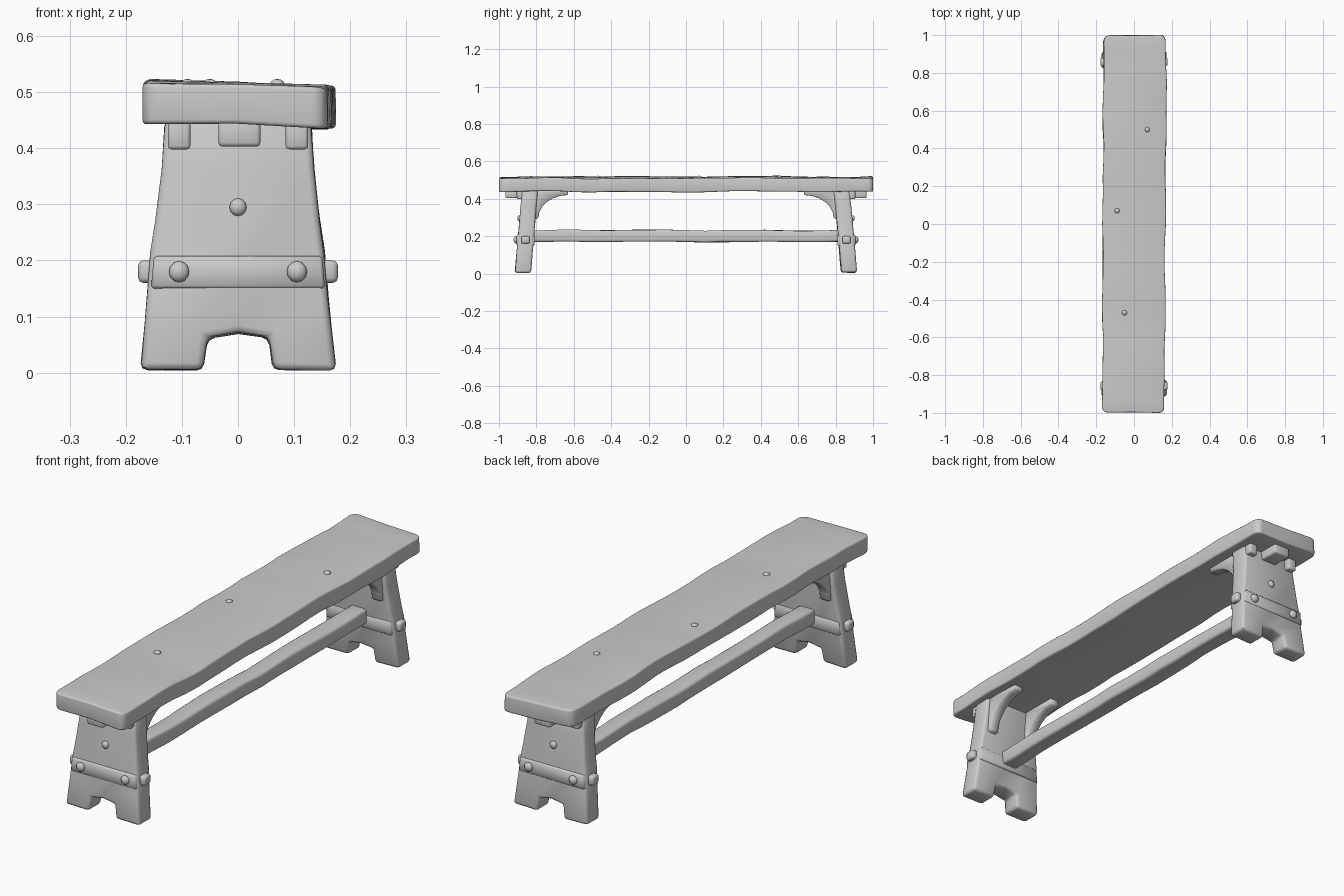
import bpy, bmesh, math
from mathutils import Vector, noise

if "Cube" in bpy.data.objects:
    bpy.data.objects.remove(bpy.data.objects["Cube"], do_unlink=True)

wood = bpy.data.materials.new("plain grey")
wood.use_nodes = True
GREY = (0.6, 0.6, 0.6, 1)
wood.diffuse_color = GREY
wood.node_tree.nodes["Principled BSDF"].inputs["Base Color"].default_value = GREY


def finish(name, bm, bevel=0.01, segments=2, wobble=0.0):
    """Round the edges, add hand-hewn unevenness and make the object."""
    bmesh.ops.recalc_face_normals(bm, faces=bm.faces)
    if bevel:
        sharp = [e for e in bm.edges if e.calc_face_angle(0) > 0.45]
        bmesh.ops.bevel(bm, geom=sharp, offset=bevel, segments=segments,
                        profile=0.5, affect='EDGES', clamp_overlap=True)
    if wobble:
        for v in bm.verts:
            v.co += noise.noise_vector(v.co * 5) * wobble
    mesh = bpy.data.meshes.new(name)
    bm.to_mesh(mesh)
    bm.free()
    mesh.materials.append(wood)
    obj = bpy.data.objects.new(name, mesh)
    bpy.context.collection.objects.link(obj)
    bpy.ops.object.select_all(action='DESELECT')
    obj.select_set(True)
    bpy.context.view_layer.objects.active = obj
    bpy.ops.object.shade_smooth_by_angle(angle=math.radians(50))
    return obj


def box(low, high, cuts=0):
    """Box between two corners, sliced along y for long planks."""
    bm = bmesh.new()
    bmesh.ops.create_cube(bm, size=1)
    low, high = Vector(low), Vector(high)
    for v in bm.verts:
        v.co = (low + high) / 2 + v.co * (high - low)
    for i in range(cuts):
        y = low.y + (high.y - low.y) * (i + 1) / (cuts + 1)
        bmesh.ops.bisect_plane(bm, geom=bm.verts[:] + bm.edges[:] + bm.faces[:],
                               plane_co=(0, y, 0), plane_no=(0, 1, 0))
    return bm


def prism(points, start, end):
    """Extrude a closed outline of 3D points from one offset to another."""
    bm = bmesh.new()
    face = bm.faces.new([bm.verts.new(Vector(p) + Vector(start)) for p in points])
    new = bmesh.ops.extrude_face_region(bm, geom=[face])["geom"]
    bmesh.ops.translate(bm, vec=Vector(end) - Vector(start),
                        verts=[g for g in new if isinstance(g, bmesh.types.BMVert)])
    return bm


def knob(name, at, radius, axis):
    """Low rounded peg head, flattened along one axis."""
    bm = bmesh.new()
    bmesh.ops.create_uvsphere(bm, u_segments=10, v_segments=6, radius=radius)
    for v in bm.verts:
        v.co[axis] *= 0.75
        v.co += Vector(at)
    finish(name, bm, bevel=0)


# Seat plank, sagging and tilted a little
bm = box((-0.165, -1, 0.441), (0.165, 1, 0.514), cuts=23)
bmesh.ops.bisect_plane(bm, geom=bm.verts[:] + bm.edges[:] + bm.faces[:],
                       plane_co=(0, 0, 0), plane_no=(1, 0, 0))
corners = [e for e in bm.edges if abs(e.verts[0].co.z - e.verts[1].co.z) > 0.05
           and all(abs(v.co.x) > 0.16 and abs(v.co.y) > 0.99 for v in e.verts)]
bmesh.ops.bevel(bm, geom=corners, offset=0.03, segments=3, profile=0.5, affect='EDGES')
seat = finish("seat", bm, 0.017, 3, 0.009)
for v in seat.data.vertices:
    v.co.z -= 0.03 * v.co.x
    v.co.x -= 0.004 * v.co.y * -1
    v.co.y = max(-1, min(1, v.co.y))

# Worn knots on the seat
for i, (x, y) in enumerate([(-0.05, -0.47), (0.07, 0.5), (-0.09, 0.07)]):
    knob(f"seat_knot_{i + 1}", (x, y, 0.513), 0.014, 2)

# Stretcher beam between the legs
finish("stretcher", box((-0.037, -0.84, 0.17), (0.037, 0.84, 0.233), cuts=15),
       0.01, 2, 0.008)

# Half outline of a leg panel, from the notch around to the top
half = [(0, 0.07), (0.055, 0.062), (0.063, 0.005), (0.174, 0.005), (0.163, 0.13),
        (0.155, 0.215), (0.146, 0.27), (0.135, 0.36), (0.13, 0.45)]
outline = [(x, 0, z) for x, z in half] + [(-x, 0, z) for x, z in reversed(half[1:])]


def lean(z):
    """Outward shift of a leg at a given height."""
    return 0.04 * (0.45 - z) / 0.45


for end, s in (("front", -1), ("back", 1)):
    # Splayed leg panel with a notch between its feet
    bm = prism(outline, (0, s * 0.79, 0), (0, s * 0.875, 0))
    for v in bm.verts:
        v.co.y += s * lean(v.co.z)
    finish(f"{end}_leg", bm, 0.012, 2, 0.004)

    # Cross band over the leg
    band = [(-0.155, 0, 0.15), (0.155, 0, 0.15), (0.15, 0, 0.208), (-0.15, 0, 0.208)]
    shift = lean(0.18)
    finish(f"{end}_band", prism(band, (0, s * (0.785 + shift), 0),
                                (0, s * (0.882 + shift), 0)), 0.005, 1)

    # Tenon block under the seat overhang
    y0, y1 = sorted((s * 0.86, s * 0.965))
    finish(f"{end}_tenon", box((-0.035, y0, 0.403), (0.04, y1, 0.45)), 0.007)
    knob(f"{end}_centre_peg", (0, s * 0.89, 0.295), 0.016, 1)

    for side, m in (("left", 1), ("right", -1)):
        # Small blocks beside the tenon
        y0, y1 = sorted((s * 0.86, s * 0.905))
        x0, x1 = sorted((m * 0.085, m * 0.125))
        finish(f"{end}_{side}_block", box((x0, y0, 0.398), (x1, y1, 0.45)), 0.006)

        # Pegs on the outer face and the edge of the leg
        knob(f"{end}_{side}_face_peg", (m * 0.105, s * 0.908, 0.18), 0.019, 1)
        x0, x1 = sorted((m * 0.14, m * 0.178))
        yc = s * 0.858
        finish(f"{end}_{side}_edge_peg",
               box((x0, yc - 0.022, 0.16), (x1, yc + 0.022, 0.2)), 0.009)

        # Curved brace from leg to seat
        arc = [(0, s * (0.63 + 0.16 * math.sin(a)), 0.295 + 0.125 * math.cos(a))
               for a in (math.radians(15 * i) for i in range(1, 7))]
        brace = [(0, s * 0.82, 0.45), (0, s * 0.63, 0.45), (0, s * 0.63, 0.42)]
        brace += arc + [(0, s * 0.82, 0.285)]
        finish(f"{end}_{side}_brace",
               prism(brace, (m * 0.075, 0, 0), (m * 0.12, 0, 0)), 0.005, 1)
